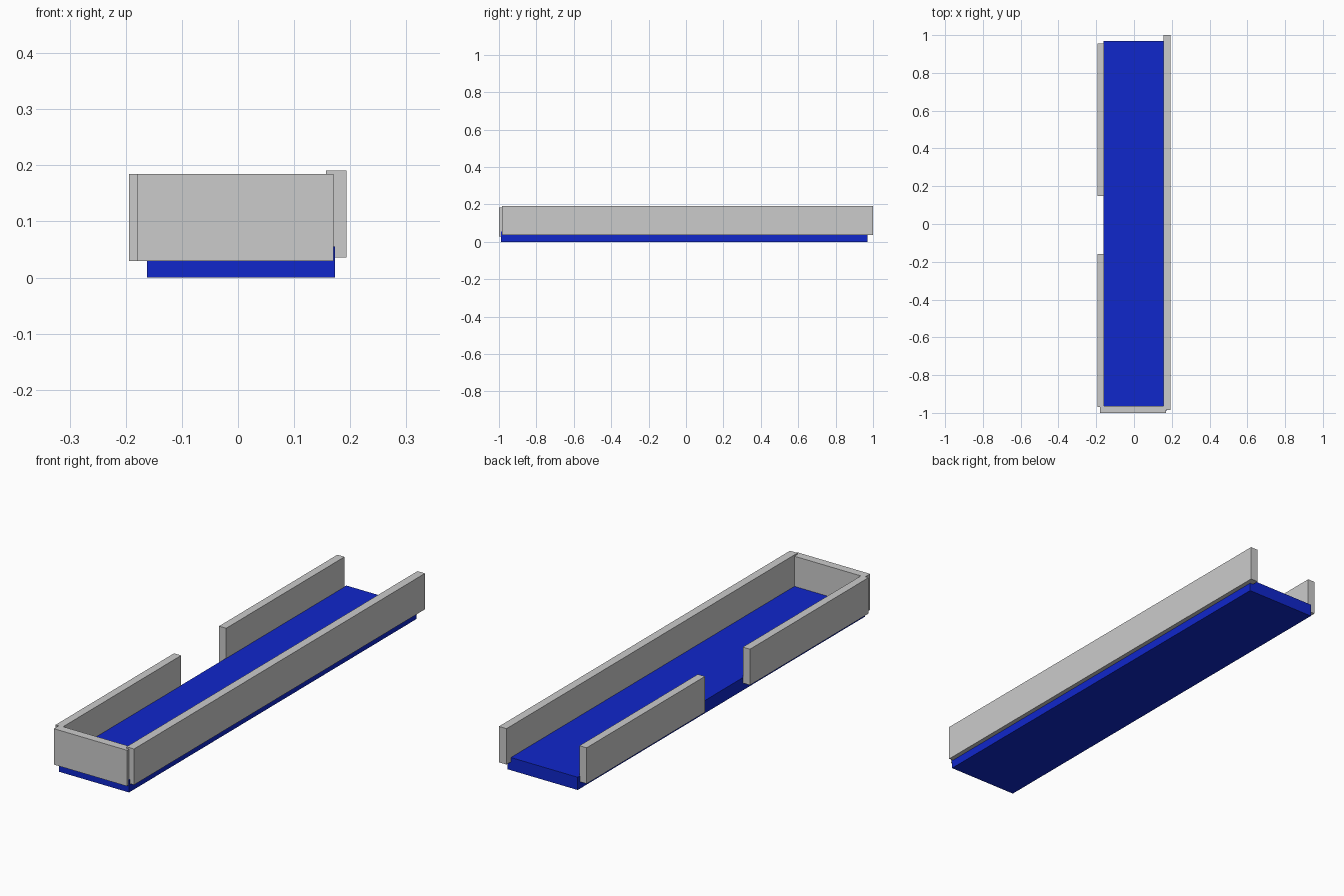
import bpy
import bmesh
from mathutils import Vector

if "Cube" in bpy.data.objects:
    bpy.data.objects.remove(bpy.data.objects["Cube"])

blue = bpy.data.materials.new("blue_floor")
blue.diffuse_color = (0.005, 0.02, 0.6, 1)
blue.use_nodes = True
blue.node_tree.nodes["Principled BSDF"].inputs["Base Color"].default_value = blue.diffuse_color


def box(name, lo, hi, mat=None):
    lo, hi = Vector(lo), Vector(hi)
    bm = bmesh.new()
    bmesh.ops.create_cube(bm, size=1)
    bmesh.ops.scale(bm, vec=hi - lo, verts=bm.verts)
    mesh = bpy.data.meshes.new(name)
    bm.to_mesh(mesh)
    bm.free()
    obj = bpy.data.objects.new(name, mesh)
    obj.location = (lo + hi) / 2
    if mat:
        mesh.materials.append(mat)
    bpy.context.collection.objects.link(obj)
    return obj


# Floor slab
box("floor", (-0.162, -0.99, 0), (0.173, 0.97, 0.055), blue)

# Long unbroken wall on the right
box("right_wall", (0.157, -0.985, 0.036), (0.193, 1.0, 0.191))

# Left wall in two lengths, with a doorway between them
for name, y0, y1 in (("left_wall_front", -0.968, -0.159),
                     ("left_wall_back", 0.148, 0.955)):
    box(name, (-0.194, y0, 0.03), (-0.16, y1, 0.185))

# Short end wall; the back end stays open
box("end_wall", (-0.179, -1.0, 0.03), (0.17, -0.964, 0.185))
